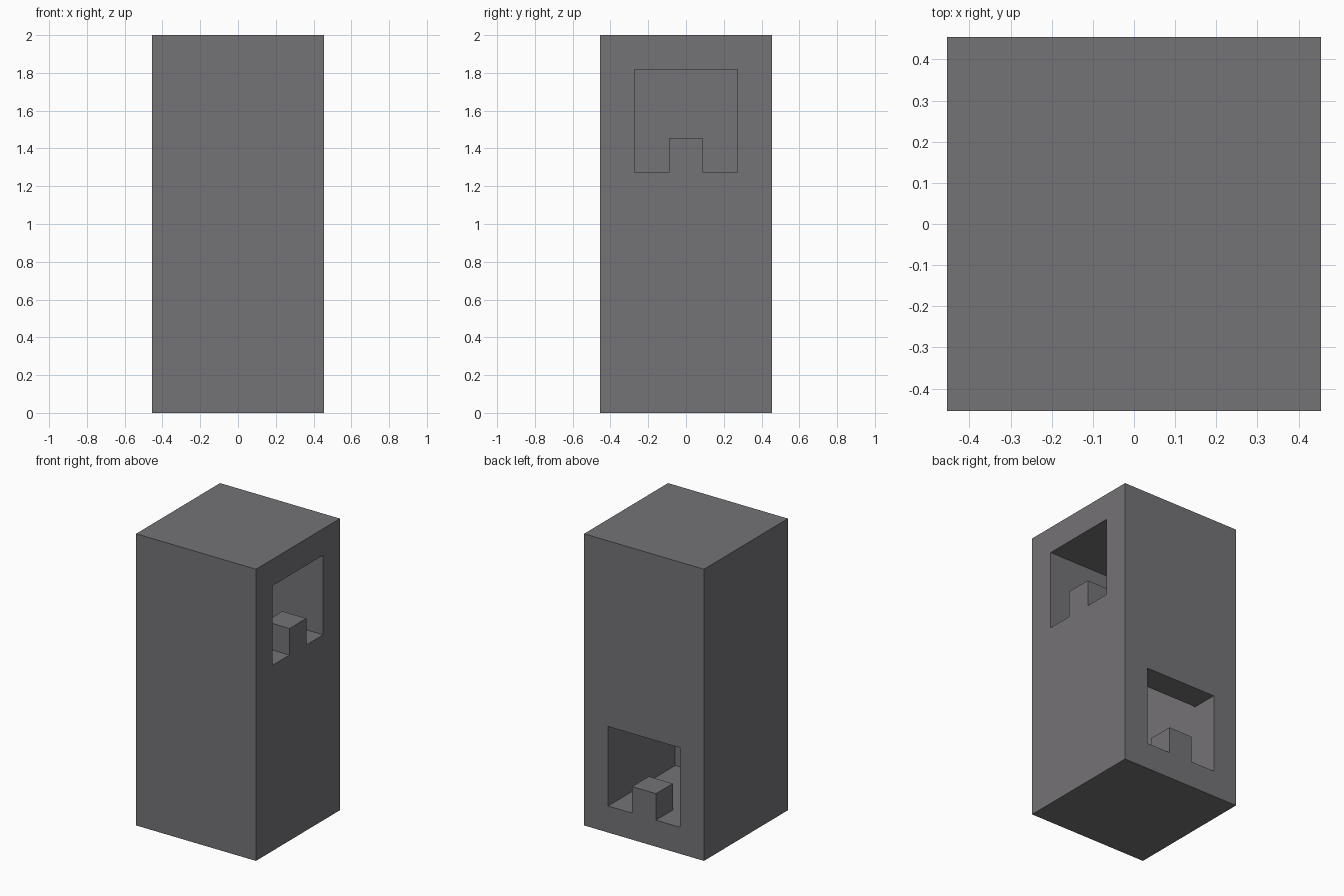
import bpy
import bmesh
from math import pi
from mathutils import Matrix

if "Cube" in bpy.data.objects:
    bpy.data.objects.remove(bpy.data.objects["Cube"], do_unlink=True)

U = 2 / 11  # one block: the tower is 5 x 5 x 11 blocks

stone = bpy.data.materials.new("grey_stone")
stone.use_nodes = True
colour = (0.175, 0.17, 0.18, 1)
stone.diffuse_color = colour
stone.node_tree.nodes["Principled BSDF"].inputs["Base Color"].default_value = colour


def add_object(name, bm):
    bmesh.ops.recalc_face_normals(bm, faces=bm.faces)
    mesh = bpy.data.meshes.new(name)
    bm.to_mesh(mesh)
    bm.free()
    mesh.materials.append(stone)
    obj = bpy.data.objects.new(name, mesh)
    bpy.context.collection.objects.link(obj)
    return obj


def box(name, width, bottom, top):
    """Square block centred on the z axis, measured in blocks."""
    bm = bmesh.new()
    bmesh.ops.create_cube(bm, size=1)
    bmesh.ops.scale(bm, vec=(width * U, width * U, (top - bottom) * U), verts=bm.verts)
    bmesh.ops.translate(bm, vec=(0, 0, (top + bottom) / 2 * U), verts=bm.verts)
    return add_object(name, bm)


def opening(name, bottom, angle):
    """Window cutter through the +x wall, leaving a raised block on the sill."""
    half = [(1.5, 3), (1.5, 0), (0.5, 0), (0.5, 1)]
    profile = half + [(-y, z) for y, z in reversed(half)]
    bm = bmesh.new()
    face = bm.faces.new([bm.verts.new((U, y * U, (bottom + z) * U)) for y, z in profile])
    side = bmesh.ops.extrude_face_region(bm, geom=[face])["geom"]
    moved = [v for v in side if isinstance(v, bmesh.types.BMVert)]
    bmesh.ops.translate(bm, vec=(2 * U, 0, 0), verts=moved)
    bmesh.ops.rotate(bm, cent=(0, 0, 0), matrix=Matrix.Rotation(angle, 3, "Z"), verts=bm.verts)
    return add_object(name, bm)


# Solid tower, hollow shaft, high side window and low back window
tower = box("tower", 5, 0, 11)
cutters = [
    box("shaft_cutter", 3, 1, 10),
    opening("side_window_cutter", 7, 0),
    opening("back_window_cutter", 1, pi / 2),
]
for cutter in cutters:
    cutter.hide_render = True
    cutter.hide_viewport = True
    cutter.display_type = "WIRE"
    cut = tower.modifiers.new(cutter.name, "BOOLEAN")
    cut.operation = "DIFFERENCE"
    cut.solver = "EXACT"
    cut.object = cutter
